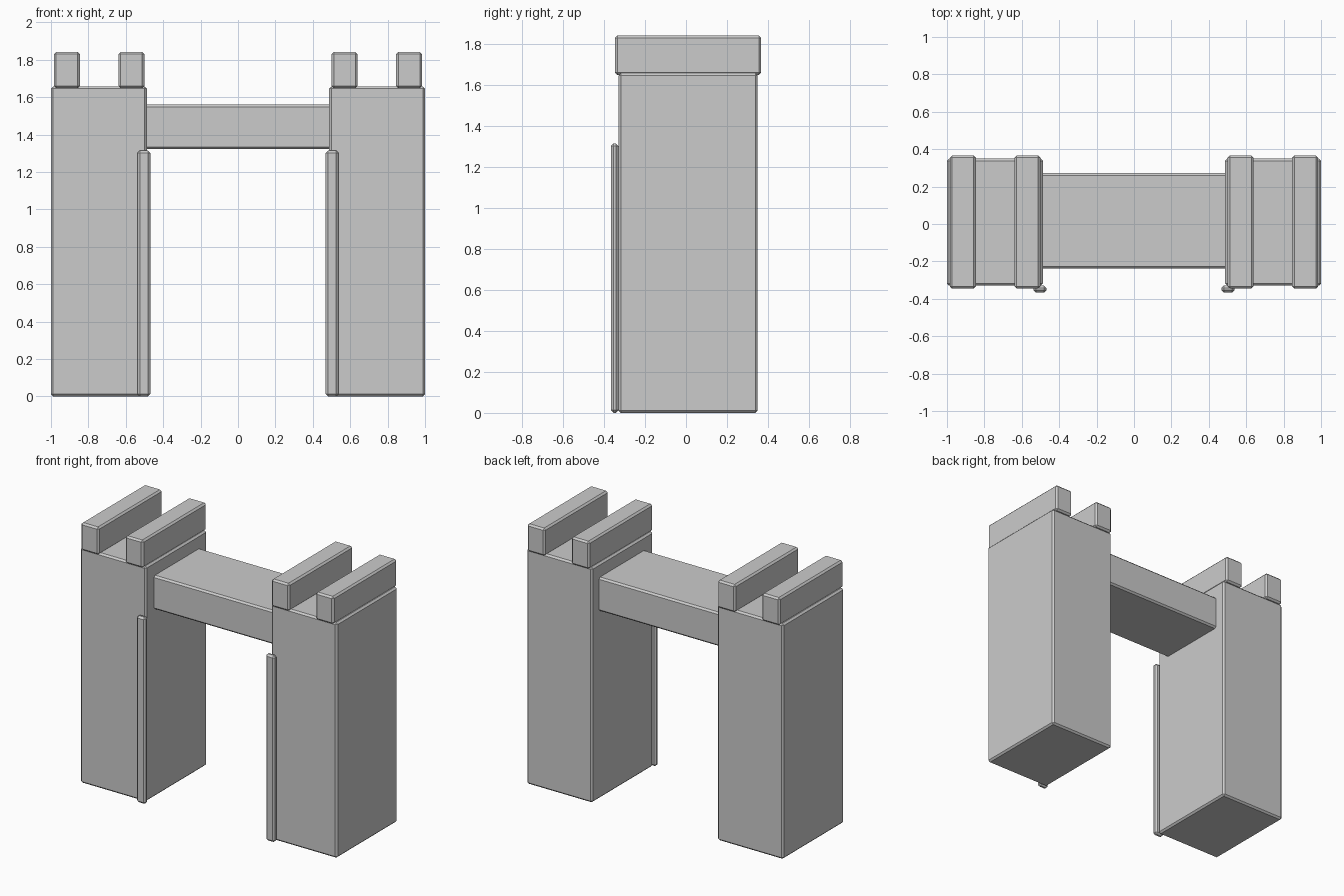
import bpy

if "Cube" in bpy.data.objects:
    bpy.data.objects.remove(bpy.data.objects["Cube"])


def box(name, x, y, z, bevel=0.012):
    """Chamfered box spanning the given (min, max) ranges."""
    spans = (x, y, z)
    bpy.ops.mesh.primitive_cube_add(size=1, location=[(a + b) / 2 for a, b in spans])
    ob = bpy.context.object
    ob.name = name
    ob.scale = [abs(b - a) for a, b in spans]
    bpy.ops.object.transform_apply(location=False, rotation=False, scale=True)
    mod = ob.modifiers.new("chamfer", 'BEVEL')
    mod.width = bevel
    mod.segments = 1
    return ob


for side, s in (("left", -1), ("right", 1)):
    # Tower
    box(f"{side}_tower", (s * 0.487, s * 1.0), (-0.33, 0.35), (0, 1.657))
    # Battlement bars across the tower top
    box(f"{side}_inner_battlement", (s * 0.50, s * 0.639), (-0.346, 0.367), (1.648, 1.842))
    box(f"{side}_outer_battlement", (s * 0.845, s * 0.984), (-0.346, 0.367), (1.648, 1.842))
    # Thin trim strip at the gate opening
    box(f"{side}_gate_trim", (s * 0.468, s * 0.538), (-0.367, -0.329), (0, 1.314), 0.013)

# Beam joining the towers
box("lintel_beam", (-0.5, 0.5), (-0.239, 0.272), (1.322, 1.56))
